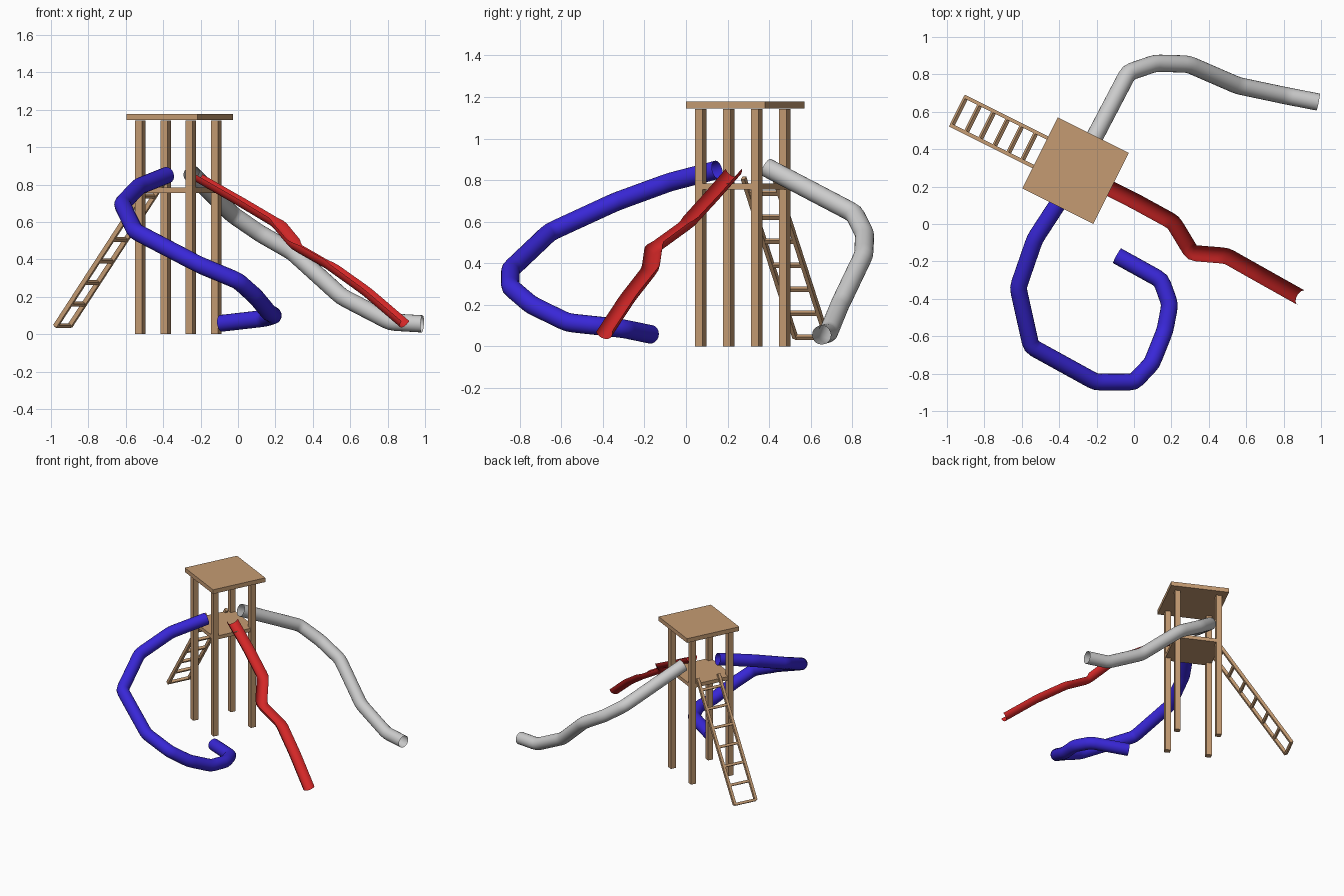
import bpy, bmesh, math
from mathutils import Vector, Matrix

if "Cube" in bpy.data.objects:
    bpy.data.objects.remove(bpy.data.objects["Cube"])


def mat(name, rgb):
    m = bpy.data.materials.new(name)
    m.diffuse_color = (*rgb, 1)
    m.use_nodes = True
    m.node_tree.nodes["Principled BSDF"].inputs["Base Color"].default_value = m.diffuse_color
    return m


WOOD = mat("wood", (0.56, 0.33, 0.17))
BLUE = mat("blue_plastic", (0.04, 0.02, 0.68))
RED = mat("red_plastic", (0.65, 0.02, 0.02))

# Tower frame: everything wooden is built in this turned local space
TOWER = Matrix.Translation((-0.3195, 0.273, 0)) @ Matrix.Rotation(math.atan2(-1, 2), 4, 'Z')


def add(name, bm, material=None, smooth=False):
    bmesh.ops.recalc_face_normals(bm, faces=bm.faces[:])
    me = bpy.data.meshes.new(name)
    for f in bm.faces:
        f.smooth = smooth
    bm.to_mesh(me)
    bm.free()
    if material:
        me.materials.append(material)
    ob = bpy.data.objects.new(name, me)
    bpy.context.collection.objects.link(ob)
    return ob


def box(name, center, size, rot=Matrix()):
    bm = bmesh.new()
    m = TOWER @ Matrix.Translation(center) @ rot @ Matrix.Diagonal((*size, 1))
    bmesh.ops.create_cube(bm, size=1, matrix=m)
    return add(name, bm, WOOD)


def rounded(points, cut=0.03):
    """Cut each inner corner of a path into three points."""
    p = [Vector(q) for q in points]
    out = [p[0]]
    for a, b, c in zip(p, p[1:], p[2:]):
        s, e = b + (a - b).normalized() * cut, b + (c - b).normalized() * cut
        out += [s, b * 0.6 + (s + e) * 0.2, e]
    return out + [p[-1]]


def sweep(name, points, radius, start, end, steps, material=None):
    """Sweep an arc (angles in degrees, 0 = sideways, 90 = up) along a path."""
    path = rounded(points)
    closed = end - start == 360
    count = steps if closed else steps + 1
    bm = bmesh.new()
    rings = []
    for i, p in enumerate(path):
        d0 = (p - path[max(i - 1, 0)]).normalized()
        d1 = (path[min(i + 1, len(path) - 1)] - p).normalized()
        t = (d0 + d1).normalized()
        side = t.cross(Vector((0, 0, 1))).normalized()
        up = side.cross(t)
        ring = []
        for k in range(count):
            a = math.radians(start + (end - start) * k / steps)
            ring.append(bm.verts.new(p + radius * (side * math.cos(a) + up * math.sin(a))))
        rings.append(ring)
    for r, s in zip(rings, rings[1:]):
        for k in range(steps):
            n = (k + 1) % count
            bm.faces.new((r[k], r[n], s[n], s[k]))
    return add(name, bm, material, smooth=True)


# Posts, platform and roof
for i, (sx, sy) in enumerate([(-1, -1), (1, -1), (1, 1), (-1, 1)]):
    box(f"post_{i + 1}", (sx * 0.151, sy * 0.151, 0.571), (0.041, 0.041, 1.142))
box("platform", (0, 0, 0.77), (0.34, 0.34, 0.028))
box("roof", (0.001, 0.014, 1.161), (0.424, 0.424, 0.033))

# Ladder
low, high = Vector((-0.70, 0.018, 0.042)), Vector((-0.142, 0.018, 0.81))
span = high - low
lean = Matrix.Rotation(math.atan2(span.x, span.z), 4, 'Y')
for side, s in (("right", -1), ("left", 1)):
    box(f"ladder_rail_{side}", (low + high) / 2 + Vector((0, s * 0.085, 0)),
        (0.024, 0.02, span.length), lean)
for i in range(7):
    c = low + span * ((0.003 + 0.1155 * i) / span.z)
    box(f"ladder_rung_{i + 1}", c, (0.02, 0.17, 0.018), lean)

# Blue spiral tube slide
sweep("blue_tube_slide", [
    (-0.38, 0.15, 0.85), (-0.53, -0.08, 0.79), (-0.62, -0.34, 0.695),
    (-0.55, -0.655, 0.55), (-0.205, -0.845, 0.37), (0, -0.845, 0.285),
    (0.095, -0.745, 0.20), (0.165, -0.57, 0.115), (0.192, -0.43, 0.10),
    (0.145, -0.30, 0.085), (-0.09, -0.17, 0.058)], 0.045, 0, 360, 20, BLUE)

# Grey curved tube slide
sweep("grey_tube_slide", [
    (-0.25, 0.39, 0.86), (-0.03, 0.81, 0.64), (0.115, 0.86, 0.54),
    (0.29, 0.855, 0.44), (0.555, 0.74, 0.20), (0.815, 0.685, 0.065),
    (0.985, 0.652, 0.055)], 0.046, 0, 360, 20)

# Red open trough slide
sweep("red_trough_slide", [
    (-0.21, 0.23, 0.855), (0, 0.125, 0.735), (0.21, 0.01, 0.61),
    (0.31, -0.155, 0.49), (0.495, -0.17, 0.385), (0.69, -0.28, 0.245),
    (0.895, -0.395, 0.07)], 0.043, 180, 360, 12, RED)
